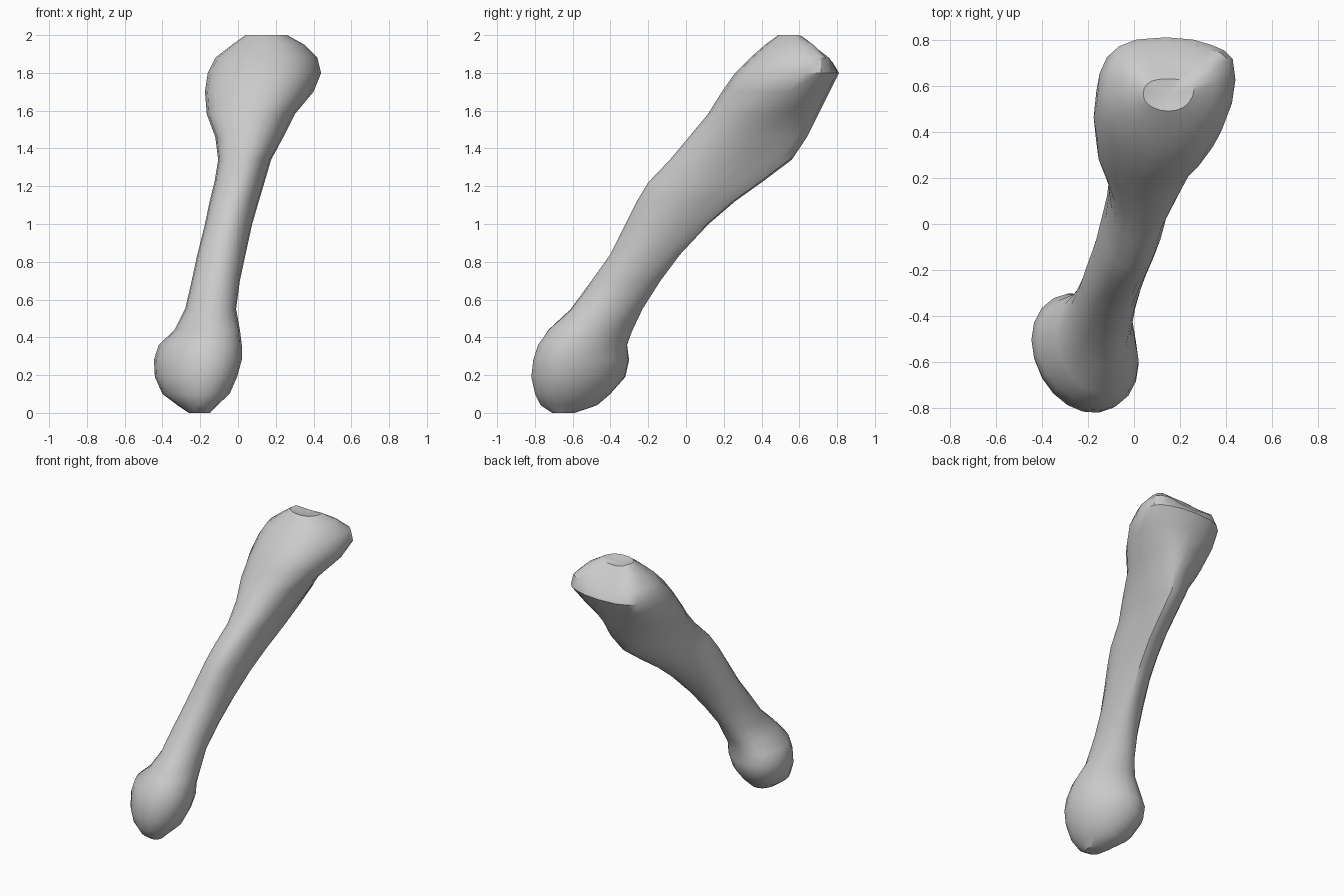
import bpy, bmesh, math

cube = bpy.data.objects.get("Cube")
if cube:
    bpy.data.objects.remove(cube, do_unlink=True)

SEGMENTS = 20

# Bone outline: height, left and right limits, front and back limits
SECTIONS = [
    (0, -.26, -.15, -.71, -.59),
    (.04, -.32, -.11, -.77, -.47),
    (.10, -.40, -.045, -.80, -.40),
    (.19, -.44, -.005, -.82, -.32),
    (.28, -.445, .02, -.81, -.30),
    (.36, -.42, .02, -.785, -.31),
    (.44, -.335, .01, -.73, -.28),
    (.55, -.28, -.01, -.61, -.23),
    (.70, -.245, .01, -.50, -.135),
    (.84, -.215, .04, -.40, -.03),
    (1.0, -.175, .075, -.32, .12),
    (1.12, -.15, .11, -.26, .26),
    (1.22, -.125, .14, -.20, .40),
    (1.34, -.105, .175, -.085, .56),
    (1.46, -.12, .24, .015, .64),
    (1.58, -.165, .30, .115, .70),
    (1.70, -.175, .40, .19, .76),
    (1.80, -.16, .44, .26, .81),
    (1.88, -.12, .42, .34, .785),
    (1.95, -.03, .35, .42, .71),
    (2.0, .04, .26, .49, .63),
]


def bump(value, centre, width):
    """Smooth weight that fades to zero at the given distance."""
    return max(0, 1 - ((value - centre) / width) ** 2)


def section_ring(bm, z, left, right, front, back):
    """Oval ring, hooked along the shaft and squared behind the upper head."""
    head = bump(z, 1.87, .3)
    shaft = bump(z, 1.15, .6)
    skew = -.22 * bump(z, .2, .4)
    ring = []
    for i in range(SEGMENTS):
        t = math.tau * i / SEGMENTS
        across, along = math.cos(t), math.sin(t + skew)
        if along > 0:
            # square back corners on the head, back ridge of the shaft to one side
            power = 1 - (.3 if across < 0 else .2) * head
            hook = .5 * shaft * along ** 2
            along = along ** power
            across = math.copysign(abs(across) ** power, across) + hook * (1 - across ** 2)
        # widest point: towards the back on one side, the front on the other
        if math.cos(t) > 0:
            along += .35 * head * math.cos(t) ** 4 + .05 * shaft * math.cos(t) ** 2
        else:
            along -= .28 * shaft * math.cos(t) ** 2
        x = (left + right) / 2 + (right - left) / 2 * across
        y = (front + back) / 2 + (back - front) / 2 * along
        # shallow hollow between the two knuckles of the upper head
        hollow = bump(x, .15, .18) * bump(y, .74, .14) if z > 1.85 else 0
        ring.append(bm.verts.new((x, y, z - .05 * hollow)))
    return ring


def close_end(bm, ring, z):
    """Fan of triangles around a centre point."""
    centre = sum((v.co for v in ring), ring[0].co * 0) / len(ring)
    tip = bm.verts.new((centre.x, centre.y, z))
    for a, b in zip(ring, ring[1:] + ring[:1]):
        bm.faces.new((a, b, tip))


# Bone body lofted through the sections
bm = bmesh.new()
rings = [section_ring(bm, *section) for section in SECTIONS]
for low, high in zip(rings, rings[1:]):
    for i in range(SEGMENTS):
        j = (i + 1) % SEGMENTS
        bm.faces.new((low[i], low[j], high[j], high[i]))
close_end(bm, rings[0], 0)
close_end(bm, rings[-1], 1.98)
bmesh.ops.recalc_face_normals(bm, faces=bm.faces)

mesh = bpy.data.meshes.new("bone")
bm.to_mesh(mesh)
bm.free()
bone = bpy.data.objects.new("bone", mesh)
bpy.context.collection.objects.link(bone)

# Plain grey surface
grey = bpy.data.materials.new("bone_grey")
grey.use_nodes = True
colour = (.6, .6, .6, 1)
grey.diffuse_color = colour
grey.node_tree.nodes["Principled BSDF"].inputs["Base Color"].default_value = colour
mesh.materials.append(grey)

# Soft shading with the sharper ridges kept
bpy.ops.object.select_all(action="DESELECT")
bone.select_set(True)
bpy.context.view_layer.objects.active = bone
bpy.ops.object.shade_smooth_by_angle(angle=math.radians(35))
